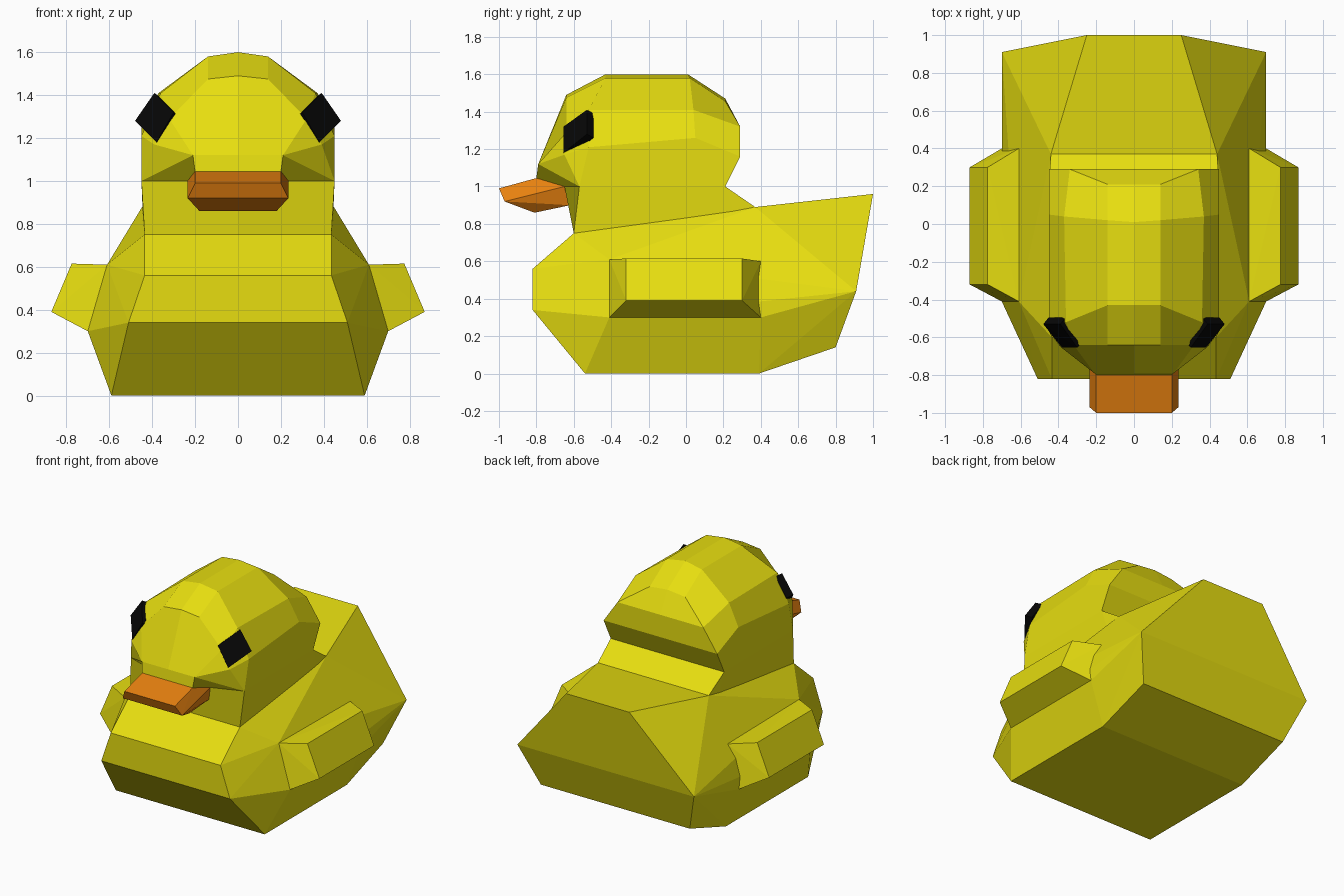
import bpy, bmesh
from mathutils import Vector

if "Cube" in bpy.data.objects:
    bpy.data.objects.remove(bpy.data.objects["Cube"])


def material(name, rgb):
    m = bpy.data.materials.new(name)
    m.diffuse_color = (*rgb, 1)
    m.use_nodes = True
    m.node_tree.nodes["Principled BSDF"].inputs["Base Color"].default_value = m.diffuse_color
    return m


yellow = material("yellow", (0.80, 0.73, 0.005))
orange = material("orange", (0.80, 0.22, 0.005))
black = material("black", (0.002, 0.002, 0.002))


def finish(bm, name, mat):
    bmesh.ops.remove_doubles(bm, verts=bm.verts, dist=0.0005)
    bmesh.ops.recalc_face_normals(bm, faces=bm.faces)
    me = bpy.data.meshes.new(name)
    bm.to_mesh(me)
    bm.free()
    me.materials.append(mat)
    ob = bpy.data.objects.new(name, me)
    bpy.context.collection.objects.link(ob)
    return ob


def hull(name, points, mat):
    """Flat-sided solid wrapped around a few corner points."""
    bm = bmesh.new()
    for p in points:
        bm.verts.new(p)
    res = bmesh.ops.convex_hull(bm, input=bm.verts)
    loose = [v for v in bm.verts if not v.link_faces]
    bmesh.ops.delete(bm, geom=loose, context='VERTS')
    bmesh.ops.dissolve_limit(bm, angle_limit=0.02, verts=bm.verts, edges=bm.edges)
    return finish(bm, name, mat)


def flip(points, s=-1):
    return [(s * x, y, z) for x, y, z in points]


# body: rounded boat shape with a raised tail
body = [(.59, -.54, 0), (.59, .39, 0), (.59, .80, .14), (.70, .91, .44),
        (.25, 1.0, .96), (.51, -.82, .34), (.435, -.82, .56),
        (.70, -.41, .30), (.70, .40, .30), (.61, -.41, .61), (.61, .40, .60),
        (.435, -.60, .75), (.44, .37, .89)]
hull("body", body + flip(body), yellow)

# beak
beak = [(.20, -.80, 1.045), (.20, -1.0, .99), (.235, -.97, .92),
        (.18, -.81, .86), (.21, -.62, .90), (.235, -.65, 1.0)]
hull("beak", beak + flip(beak), orange)

# wings and eyes on both sides
wing = [(.70, -.41, .30), (.70, .40, .30), (.61, -.41, .61), (.61, .40, .60),
        (.55, 0, .45), (.87, -.32, .39), (.87, .30, .39),
        (.775, -.32, .615), (.775, .30, .615)]
eye = [(.39, -.53, 1.41), (.48, -.53, 1.28), (.38, -.655, 1.18), (.30, -.655, 1.32)]
inward = Vector((-.57, .71, -.39)) * 0.05
eye += [tuple(Vector(p) + inward) for p in eye]
for side, s in (("right", 1), ("left", -1)):
    hull(side + "_wing", flip(wing, s), yellow)
    hull(side + "_eye", flip(eye, s), black)

# head: right half corners by row, then mirrored
V = {
    # back of the head
    "B0": (0, .21, 1.47), "B1": (.14, .21, 1.455), "B2": (.34, .29, 1.32),
    "B3": (.45, .29, 1.16), "Bd": (0, .29, 1.32), "Bc": (0, .29, 1.16),
    # crown
    "M0": (0, .01, 1.60), "M1": (.14, .02, 1.58), "M2": (.37, .04, 1.41), "M3": (.45, .05, 1.26),
    "F0": (0, -.43, 1.60), "F1": (.14, -.43, 1.58), "F2": (.36, -.52, 1.41), "F3": (.45, -.52, 1.21),
    # face
    "K0": (0, -.64, 1.49), "K1": (.14, -.64, 1.475), "K2": (.32, -.64, 1.29), "K3": (.39, -.65, 1.17),
    "Q": (.21, -.79, 1.12), "Qc": (0, -.79, 1.12), "R": (.20, -.80, 1.045), "Rc": (0, -.80, 1.045),
    "S": (.235, -.65, 1.0), "Sc": (0, -.65, 1.0), "G": (.45, -.57, 1.0),
    # neck
    "U": (.45, .21, 1.0), "Uc": (0, .21, 1.0), "T": (.44, .37, .89), "Tc": (0, .37, .89),
    "N": (.44, .29, .75), "Nc": (0, .29, .75), "L": (.435, -.60, .75), "Lc": (0, -.60, .75),
}
faces = ["B0 B1 B2 Bd", "Bd B2 B3 Bc", "B3 Bc Uc U", "U Uc Tc T", "T Tc Nc N", "N Nc Lc L",
         "F3 M3 B3 U G", "G U N L", "U T N", "F3 K3 G",
         "K0 K1 K2 Q Qc", "K2 K3 Q", "Q R S G", "Q G K3", "Q Qc Rc R", "R Rc Sc S",
         "G S Sc Lc L"]
for a, b in ("BM", "MF", "FK"):
    faces += [f"{a}{i} {a}{i+1} {b}{i+1} {b}{i}" for i in range(3)]
bm = bmesh.new()
for s in (1, -1):
    vs = {k: bm.verts.new((s * x, y, z)) for k, (x, y, z) in V.items()}
    for f in faces:
        bm.faces.new([vs[k] for k in f.split()])
finish(bm, "head", yellow)
